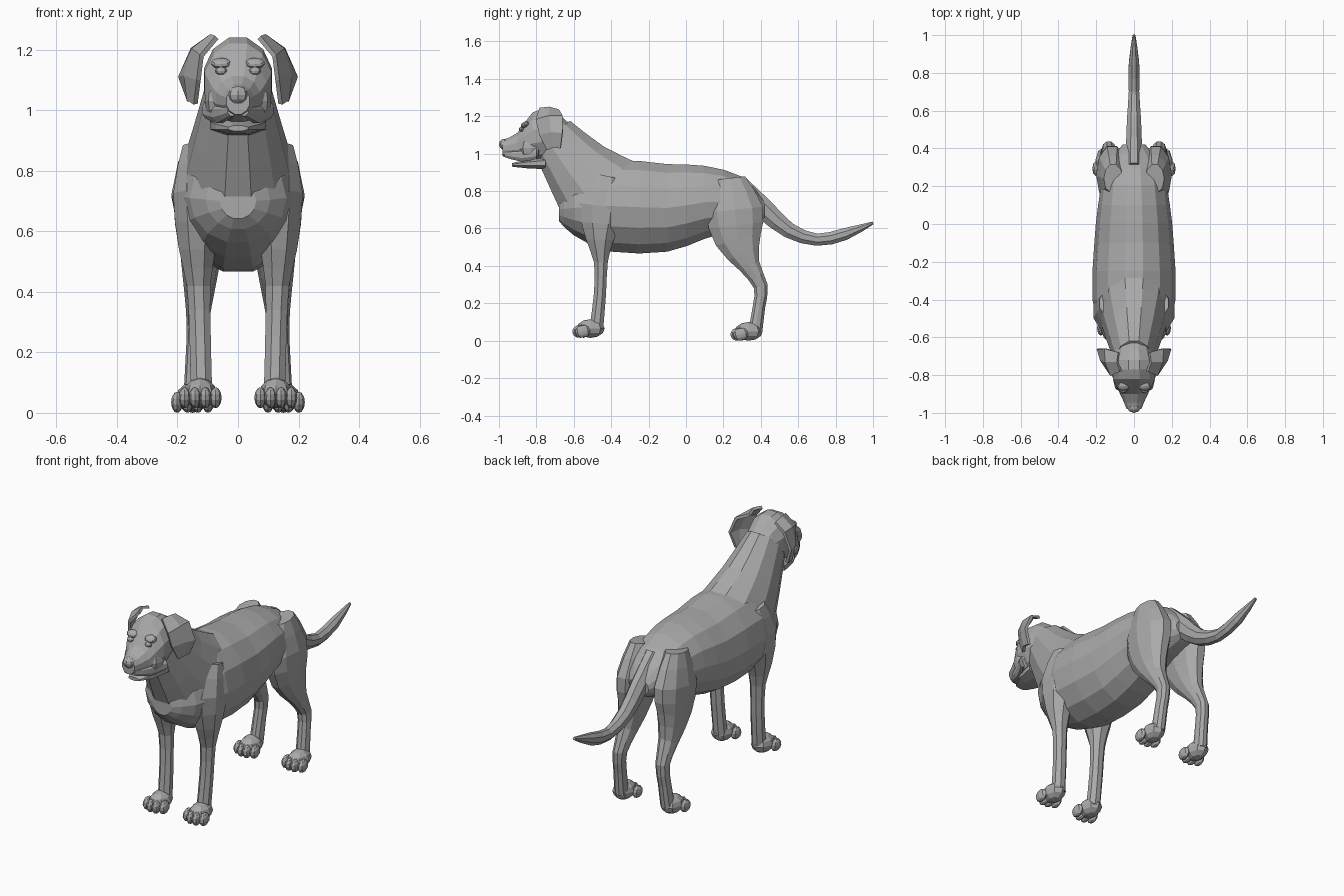
import bpy, bmesh, math
from mathutils import Vector, Matrix

cube = bpy.data.objects.get("Cube")
if cube:
    bpy.data.objects.remove(cube, do_unlink=True)

GREY = (0.4, 0.4, 0.4, 1)
coat = bpy.data.materials.new("plain grey")
coat.use_nodes = True
coat.diffuse_color = GREY
coat.node_tree.nodes["Principled BSDF"].inputs["Base Color"].default_value = GREY


def finish(name, bm):
    """Turn a bmesh into a named, flat shaded object."""
    bmesh.ops.recalc_face_normals(bm, faces=bm.faces)
    mesh = bpy.data.meshes.new(name)
    bm.to_mesh(mesh)
    bm.free()
    mesh.materials.append(coat)
    obj = bpy.data.objects.new(name, mesh)
    bpy.context.collection.objects.link(obj)
    return obj


def smooth_path(keys, steps):
    """Pass a curve through the keys, returning the extra stations between them."""
    keys = [Vector(key) for key in keys]
    padded = [keys[0], *keys, keys[-1]]
    stations = []
    for before, start, end, after in zip(padded, padded[1:], padded[2:], padded[3:]):
        for step in range(steps):
            t = step / steps
            leave, arrive = (end - before) / 2, (after - start) / 2
            bend = start.lerp(end, t * t * (3 - 2 * t))
            stations.append(bend + (leave * (1 - t) - arrive * t) * t * (1 - t))
    return stations + [keys[-1]]


def limb(name, keys, sides=8, x_start=0.0, x_end=0.0, upright=False, steps=2):
    """Skin a tube along keys of (y, z, half depth, half width)."""
    stations = smooth_path(keys, steps)
    last = len(stations) - 1
    bm = bmesh.new()
    rings = []
    for n, (y, z, depth, width) in enumerate(stations):
        ahead, behind = stations[min(n + 1, last)], stations[max(n - 1, 0)]
        along = Vector((0, ahead[0] - behind[0], ahead[1] - behind[1])).normalized()
        across = Vector((0, 0, 1)) if upright else Vector((0, -along.z, along.y))
        centre = Vector((x_start + (x_end - x_start) * n / last, y, z))
        ring = []
        for i in range(sides):
            angle = math.tau * (i + 0.5) / sides
            side = Vector((width * math.sin(angle), 0, 0))
            ring.append(bm.verts.new(centre + side + across * depth * math.cos(angle)))
        rings.append(ring)
    for ring, following in zip(rings, rings[1:]):
        for i in range(sides):
            j = (i + 1) % sides
            bm.faces.new((ring[i], ring[j], following[j], following[i]))
    bm.faces.new(rings[0])
    bm.faces.new(rings[-1])
    return finish(name, bm)


def ball(name, centre, radii, tilt=0.0):
    """Low-poly ellipsoid, tipped forward by tilt."""
    bm = bmesh.new()
    bmesh.ops.create_uvsphere(bm, u_segments=8, v_segments=6, radius=1)
    place = Matrix.Translation(centre) @ Matrix.Rotation(tilt, 4, 'X')
    bmesh.ops.transform(bm, matrix=place @ Matrix.Diagonal((*radii, 1)), verts=bm.verts)
    return finish(name, bm)


def ear(name, side):
    """Thin flap that flares back from the crown and hangs to a blunt tip."""
    front_edge = [(.07, -.78, 1.24), (.12, -.8, 1.18), (.13, -.78, 1.1), (.14, -.74, 1.02)]
    back_edge = [(.08, -.68, 1.23), (.15, -.66, 1.2), (.19, -.66, 1.11), (.16, -.67, 1.03)]
    bulge = Vector((.012, 0, .01))
    bm = bmesh.new()
    rows = []
    for front, back in zip(front_edge, back_edge):
        middle = Vector(front).lerp(Vector(back), 0.5) + bulge
        rows.append([bm.verts.new((x * side, y, z)) for x, y, z in (front, middle, back)])
    for row, below in zip(rows, rows[1:]):
        for i in range(2):
            bm.faces.new((row[i], row[i + 1], below[i + 1], below[i]))
    thickness = finish(name, bm).modifiers.new("thickness", 'SOLIDIFY')
    thickness.thickness = .016
    thickness.offset = 0


def paw(name, side, x, y, floor):
    """Rounded foot with four toes spread in an arc."""
    ball(name + "_foot", (side * x, y, floor + .05), (.055, .075, .05))
    for toe in range(4):
        spread = toe - 1.5
        reach = .06 - .008 * spread ** 2
        centre = (side * (x + spread * .034), y - reach, floor + .035)
        ball(f"{name}_toe_{toe + 1}", centre, (.02, .04, .035), .2)


# Trunk, neck and tail
limb("trunk", [(-.68, .7, .06, .06), (-.6, .71, .15, .16), (-.4, .72, .25, .22),
               (-.1, .71, .24, .21), (.1, .74, .2, .19), (.3, .74, .14, .15),
               (.42, .7, .05, .06)], sides=14, upright=True)
limb("neck", [(-.72, 1.1, .13, .1), (-.58, .92, .19, .15), (-.45, .78, .26, .19)], sides=12)
limb("tail", [(.28, .82, .07, .05), (.42, .7, .06, .045), (.55, .59, .045, .04),
              (.7, .54, .035, .03), (.85, .57, .035, .03), (1, .63, .008, .008)])

# Head, jaw and nose
limb("head", [(-.62, 1.08, .08, .08), (-.72, 1.1, .14, .11), (-.82, 1.09, .135, .115),
              (-.9, 1.04, .075, .075), (-.98, 1.03, .045, .04)], sides=12, upright=True)
limb("lower_jaw", [(-.75, .95, .035, .1), (-.85, .945, .025, .08), (-.93, .94, .01, .035)],
     upright=True)
ball("nose", (0, -.97, 1.05), (.036, .03, .03))

for label, side in (("left", 1), ("right", -1)):
    # Face
    ear(label + "_ear", side)
    ball(label + "_eye", (side * .056, -.88, 1.13), (.02, .014, .013))
    ball(label + "_brow", (side * .056, -.86, 1.155), (.035, .025, .016), .5)
    ball(label + "_cheek", (side * .07, -.83, 1.03), (.04, .06, .06))
    limb(label + "_lip", [(-.8, 1, .03, .02), (-.88, .99, .035, .025), (-.97, 1, .02, .016)],
         x_start=side * .1, x_end=side * .02, upright=True)

    # Front leg, shoulder to wrist
    limb(label + "_front_leg", [(-.42, .88, .06, .04), (-.45, .72, .13, .08),
                                (-.46, .54, .08, .065), (-.455, .42, .04, .042),
                                (-.46, .25, .035, .038), (-.48, .06, .04, .038)],
         x_start=side * .145, x_end=side * .12)
    paw(label + "_front_paw", side, .125, -.51, .015)

    # Hind leg, haunch through hock to ankle
    limb(label + "_hind_leg", [(.24, .87, .08, .05), (.26, .7, .16, .085), (.28, .54, .13, .07),
                               (.34, .4, .06, .05), (.4, .29, .04, .036),
                               (.39, .18, .035, .034), (.37, .05, .04, .036)],
         sides=10, x_start=side * .11, x_end=side * .145)
    paw(label + "_hind_paw", side, .15, .335, 0)
